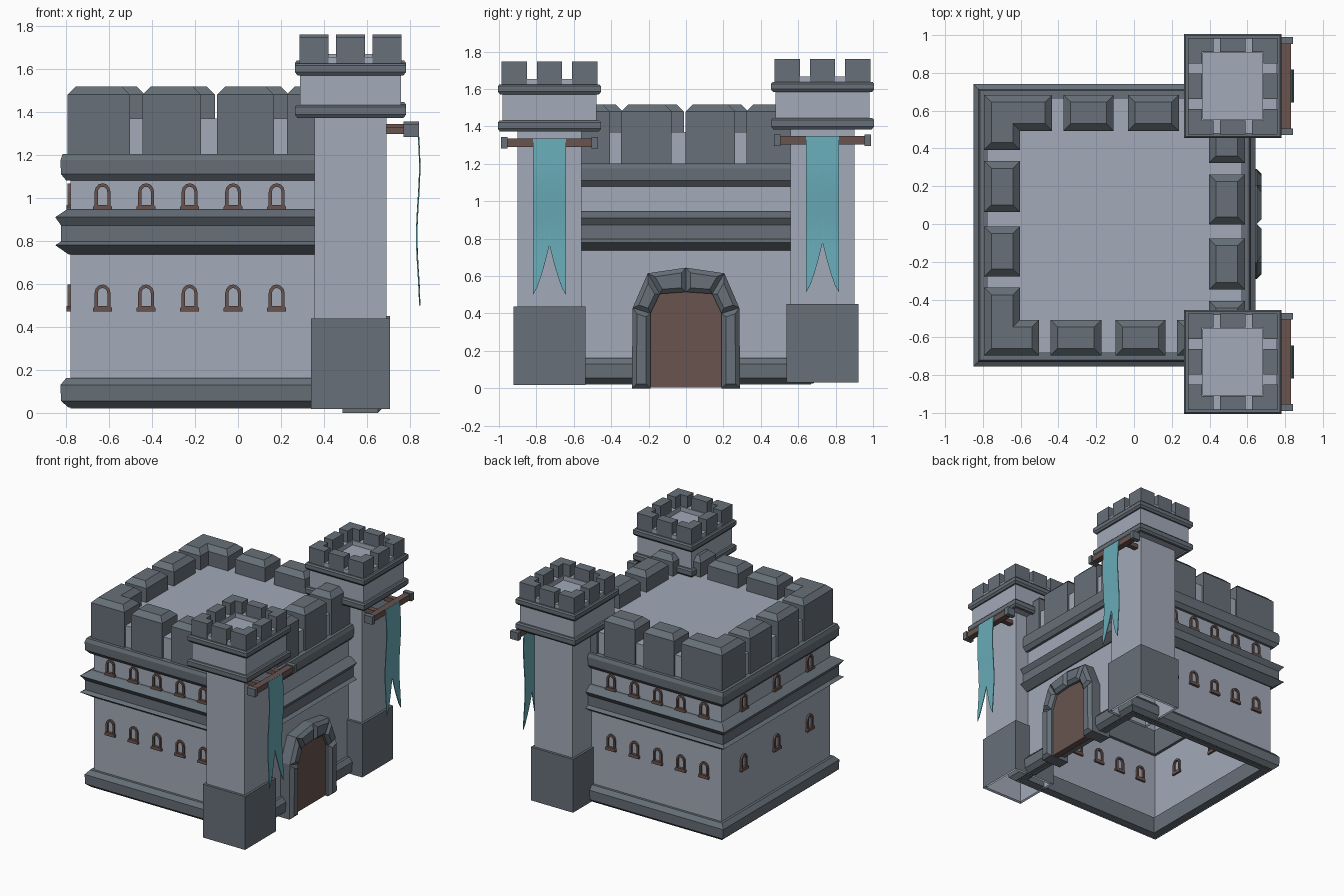
import bpy, bmesh, math

if "Cube" in bpy.data.objects:
    bpy.data.objects.remove(bpy.data.objects["Cube"])


def material(name, rgb):
    m = bpy.data.materials.new(name)
    m.diffuse_color = (*rgb, 1)
    m.use_nodes = True
    m.node_tree.nodes["Principled BSDF"].inputs["Base Color"].default_value = m.diffuse_color
    return m


WALL = material("pale stone", (0.36, 0.40, 0.48))
TRIM = material("dark stone", (0.135, 0.162, 0.188))
WOOD = material("brown wood", (0.14, 0.088, 0.078))
CLOTH = material("teal cloth", (0.14, 0.41, 0.48))


def mesh(name, verts, faces, mat):
    bm = bmesh.new()
    vs = [bm.verts.new(v) for v in verts]
    for f in faces:
        bm.faces.new([vs[i] for i in f])
    bmesh.ops.recalc_face_normals(bm, faces=bm.faces)
    me = bpy.data.meshes.new(name)
    bm.to_mesh(me)
    bm.free()
    me.materials.append(mat)
    ob = bpy.data.objects.new(name, me)
    bpy.context.collection.objects.link(ob)
    return ob


def band(name, c, half, profile, mat, closed=True, top=False):
    """Sweep a profile of (offset, z) around a rectangle."""
    verts, faces = [], []
    for d, z in profile:
        for sx, sy in ((-1, -1), (1, -1), (1, 1), (-1, 1)):
            verts.append((c[0] + sx * (half[0] + d), c[1] + sy * (half[1] + d), z))
    n = len(profile)
    for i in range(n if closed else n - 1):
        j = (i + 1) % n
        for k in range(4):
            l = (k + 1) % 4
            faces.append((i * 4 + k, i * 4 + l, j * 4 + l, j * 4 + k))
    if top:
        faces.append(tuple(range((n - 1) * 4, n * 4)))
    return mesh(name, verts, faces, mat)


def inset(poly, d):
    """Offset a counter-clockwise polygon with square-ish corners inwards."""
    out, n = [], len(poly)
    for i in range(n):
        p, q, r = poly[i - 1], poly[i], poly[(i + 1) % n]
        a, b = math.hypot(q[0] - p[0], q[1] - p[1]), math.hypot(r[0] - q[0], r[1] - q[1])
        n1 = (-(q[1] - p[1]) / a, (q[0] - p[0]) / a)
        n2 = (-(r[1] - q[1]) / b, (r[0] - q[0]) / b)
        k = d / (1 + n1[0] * n2[0] + n1[1] * n2[1])
        out.append((q[0] + k * (n1[0] + n2[0]), q[1] + k * (n1[1] + n2[1])))
    return out


def block(name, poly, h0, h1, mat, chamfer=0.0, side=False):
    """Extrude a polygon up (or along x if side), with a chamfered far end."""
    layers = [(poly, h0), (poly, h1 - chamfer)]
    if chamfer:
        layers.append((inset(poly, chamfer), h1))
    verts = [((h, a, b) if side else (a, b, h)) for pl, h in layers for a, b in pl]
    n, m = len(poly), len(layers)
    faces = [tuple(range(n)), tuple(range((m - 1) * n, m * n))]
    for i in range(m - 1):
        for k in range(n):
            l = (k + 1) % n
            faces.append((i * n + k, i * n + l, i * n + n + l, i * n + n + k))
    return mesh(name, verts, faces, mat)


def rect(x0, x1, y0, y1):
    return [(x0, y0), (x1, y0), (x1, y1), (x0, y1)]


def box(name, x0, x1, y0, y1, z0, z1, mat):
    return block(name, rect(x0, x1, y0, y1), z0, z1, mat)


# Keep: hollow walls with flat roof, then stone mouldings
C, H = (-0.103, -0.007), (0.675, 0.675)
band("keep_walls", C, H, [(0, 0.02), (0, 1.37)], WALL, False, True)
band("base_moulding", C, H, [(-0.055, 0.03), (0.01, 0.025), (0.045, 0.055), (0.048, 0.13),
                             (0.02, 0.163), (-0.055, 0.163)], TRIM)
band("middle_moulding", C, H, [(-0.02, 0.74), (0.01, 0.737), (0.072, 0.78), (0.045, 0.797),
                               (0.045, 0.872), (0.072, 0.91), (0.02, 0.945), (-0.02, 0.945)], TRIM)
band("parapet_moulding", C, H, [(-0.02, 1.08), (0.02, 1.08), (0.045, 1.11), (0.048, 1.175),
                                (0.038, 1.203), (-0.02, 1.203)], TRIM)

# Keep battlements: pattern of one side turned four times
R, T = 0.69, 0.19
MERLONS = [("corner_merlon", [(-R, 0.40), (-R + T, 0.40), (-R + T, R - T), (-0.33, R - T), (-0.33, R), (-R, R)]),
           ("merlon_a", rect(-0.27, -0.005, R - T, R)),
           ("merlon_b", rect(0.07, 0.34, R - T, R))]
for q in range(4):
    co, si = round(math.cos(q * math.pi / 2)), round(math.sin(q * math.pi / 2))
    for name, poly in MERLONS:
        block(f"keep_{name}_{q}", [(C[0] + x * co - y * si, C[1] + x * si + y * co) for x, y in poly],
              1.20, 1.518, TRIM, 0.038)


# Windows: arched frame with a sill, on three sides
def window(name, place):
    outer, inner = [(-0.037, 0)], [(-0.022, 0)]
    for i in range(7):
        a = math.pi * (1 - i / 6)
        outer.append((0.037 * math.cos(a), 0.086 + 0.04 * math.sin(a)))
        inner.append((0.022 * math.cos(a), 0.086 + 0.024 * math.sin(a)))
    outer.append((0.037, 0))
    inner.append((0.022, 0))
    loop = outer + inner[::-1]
    n, m = len(outer), len(loop)
    verts = [place(u, d, z) for d in (-0.015, 0.014) for u, z in loop]
    faces = [(k, (k + 1) % m, m + (k + 1) % m, m + k) for k in range(m)]
    for o in (0, m):
        faces += [(o + k, o + k + 1, o + m - 2 - k, o + m - 1 - k) for k in range(n - 1)]
    mesh(name + "_frame", verts, faces, WOOD)
    cs = [(u, z) for u, z in ((-0.044, 0), (0.044, 0), (0.044, 0.016), (0.036, 0.026), (-0.036, 0.026), (-0.044, 0.016))]
    verts = [place(u, d, z) for d in (-0.015, 0.02) for u, z in cs]
    mesh(name + "_sill", verts, [tuple(range(6)), tuple(range(6, 12))] +
         [(k, (k + 1) % 6, 6 + (k + 1) % 6, 6 + k) for k in range(6)], WOOD)


for zb in (0.471, 0.942):
    for i in range(5):
        xc = -0.63 + 0.2025 * i
        for s in (-1, 1):
            window("window_front" if s < 0 else "window_back",
                   lambda u, d, z: (xc + u, C[1] + s * (H[1] + d), zb + z))
    for yc in (-0.42, -0.01, 0.40):
        window("window_left", lambda u, d, z: (C[0] - H[0] - d, yc + u, zb + z))

# Gate: mirrored wedge stones around a wooden door
STONES = [[(-0.29, 0), (-0.19, 0), (-0.19, 0.40), (-0.285, 0.43)],
          [(-0.285, 0.43), (-0.19, 0.40), (-0.14, 0.505), (-0.205, 0.615)],
          [(-0.205, 0.615), (-0.14, 0.505), (0, 0.515), (0, 0.645)]]
for i, st in enumerate(STONES):
    block(f"gate_stone_left_{i}", st, 0.485, 0.675, TRIM, 0.024, True)
    block(f"gate_stone_right_{i}", [(-y, z) for y, z in st[::-1]], 0.485, 0.675, TRIM, 0.024, True)
block("gate_door", [(-0.195, 0.005), (0.195, 0.005), (0.195, 0.405), (0.142, 0.51), (0, 0.52),
                    (-0.142, 0.51), (-0.195, 0.405)], 0.58, 0.632, WOOD, 0, True)


# Banner cloth: waving strip with a swallowtail notch
def banner(name, yc, zo):
    rows, cols, verts, faces = 16, 8, [], []
    for r in range(rows + 1):
        for c in range(cols + 1):
            t = c / cols * 2 - 1
            bottom = 0.5 + 0.265 * (1 - abs(t)) ** 1.4
            z = 1.335 + (bottom - 1.335) * r / rows
            x = 0.838 + 0.007 * math.sin((1.3 - z) * 2 * math.pi / 0.65)
            verts.append((x, yc + 0.088 * t, z + zo))
    w = cols + 1
    for r in range(rows):
        for c in range(cols):
            faces.append((r * w + c, r * w + c + 1, (r + 1) * w + c + 1, (r + 1) * w + c))
    ob = mesh(name, verts, faces, CLOTH)
    s = ob.modifiers.new("thickness", "SOLIDIFY")
    s.thickness, s.offset = 0.006, 0


# Two gate towers
for tag, ty, zo in (("front", -0.73, 0.0), ("back", 0.73, 0.013)):
    tc = (0.523, ty)
    n = tag + "_tower_"
    band(n + "base", tc, (0.184, 0.192), [(0, 0.018 + zo), (0, 0.438 + zo), (-0.03, 0.438 + zo)], TRIM, False)
    band(n + "shaft", tc, (0.167, 0.172), [(0, 0.02 + zo), (0, 1.40 + zo)], WALL, False, True)
    # Overhanging head with recessed floor
    hx, hy = 0.235, 0.252
    band(n + "head", tc, (hx, hy), [(-0.08, 1.385 + zo), (0, 1.385 + zo), (0, 1.655 + zo), (-0.078, 1.655 + zo),
                                    (-0.078, 1.62 + zo)], WALL, False, True)
    for nm, z0, z1 in (("lower_ring", 1.372, 1.432), ("upper_ring", 1.57, 1.625)):
        band(n + nm, tc, (hx, hy), [(-0.01, z0 + zo), (0.012, z0 + zo), (0.024, z0 + 0.016 + zo),
                                    (0.024, z1 - 0.01 + zo), (0.015, z1 + zo), (-0.01, z1 + zo)], TRIM)
    # Tower battlements: four corners and four middles
    ox, oy, t, a = 0.238, 0.256, 0.075, 0.135
    corner = [(-ox, -oy), (-ox + a, -oy), (-ox + a, -oy + t), (-ox + t, -oy + t), (-ox + t, -oy + a), (-ox, -oy + a)]
    for sx in (-1, 1):
        for sy in (-1, 1):
            block(n + "corner_merlon", [(tc[0] + sx * x, ty + sy * y) for x, y in corner],
                  1.615 + zo, 1.747 + zo, TRIM)
    for s in (-1, 1):
        mx, my = s * (ox - t / 2), s * (oy - t / 2)
        for cx, cy, wx, wy in ((mx, 0, t / 2, 0.067), (0, my, 0.067, t / 2)):
            box(n + "middle_merlon", tc[0] + cx - wx, tc[0] + cx + wx, ty + cy - wy, ty + cy + wy,
                1.615 + zo, 1.747 + zo, TRIM)
        # Banner bracket arms and rod caps
        box(n + "banner_arm", 0.68, 0.79, ty + s * 0.12 - 0.02, ty + s * 0.12 + 0.02, 1.297 + zo, 1.33 + zo, WOOD)
        yk = ty + s * 0.242
        box(n + "rod_cap", 0.77, 0.842, yk - 0.018, yk + 0.018, 1.282 + zo, 1.343 + zo, TRIM)
    box(n + "banner_rod", 0.782, 0.832, ty - 0.235, ty + 0.235, 1.29 + zo, 1.335 + zo, WOOD)
    banner(n + "banner", ty, zo)
